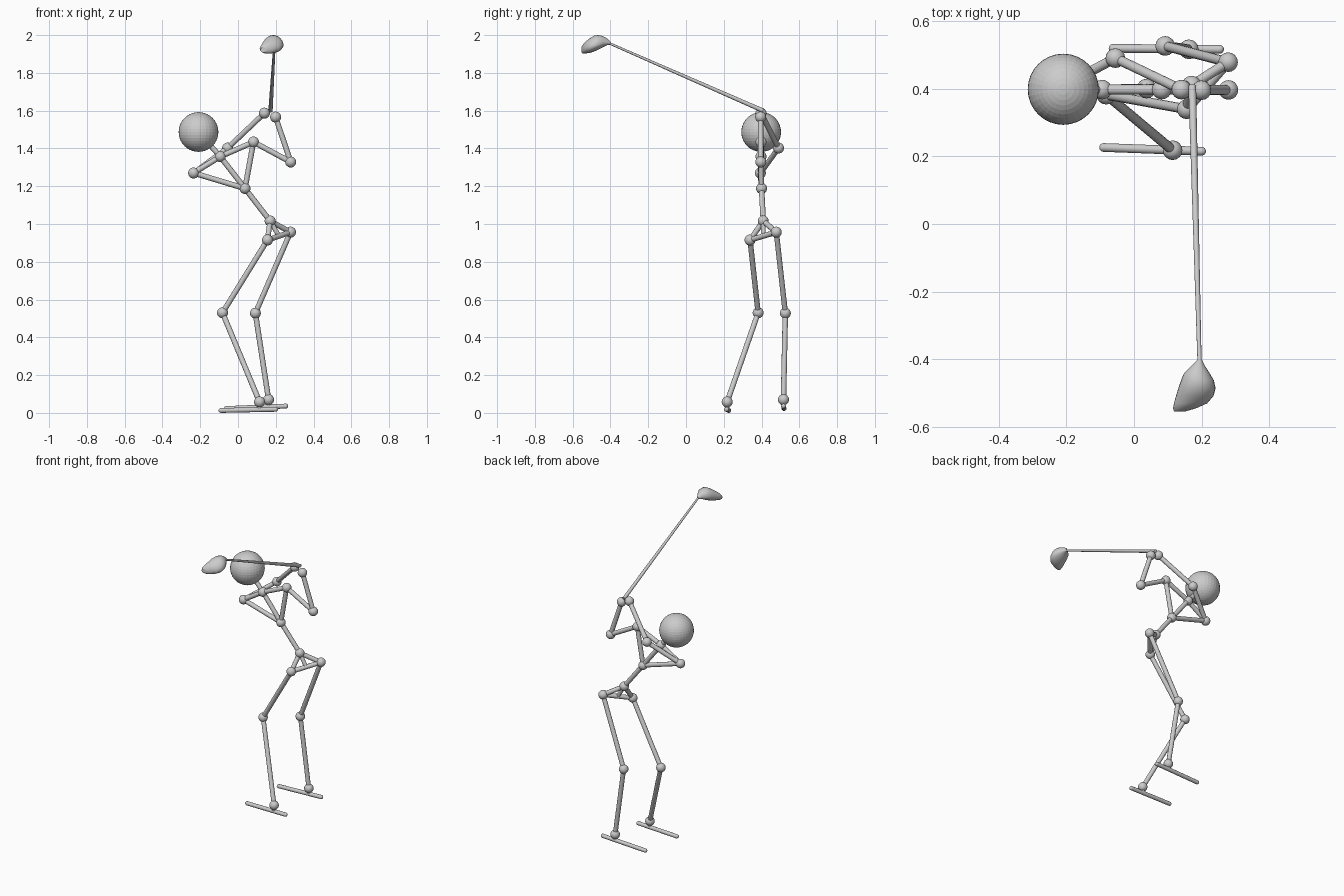
import bpy, bmesh, math
from mathutils import Vector

if "Cube" in bpy.data.objects:
    bpy.data.objects.remove(bpy.data.objects["Cube"])


def finish(name, bm, smooth=True):
    bmesh.ops.recalc_face_normals(bm, faces=bm.faces[:])
    for f in bm.faces:
        f.smooth = smooth and len(f.verts) <= 4
    mesh = bpy.data.meshes.new(name)
    bm.to_mesh(mesh)
    bm.free()
    obj = bpy.data.objects.new(name, mesh)
    bpy.context.collection.objects.link(obj)
    return obj


def ball(name, p, r, seg=16, rings=12, smooth=True):
    bm = bmesh.new()
    bmesh.ops.create_uvsphere(bm, u_segments=seg, v_segments=rings, radius=r)
    bmesh.ops.translate(bm, verts=bm.verts[:], vec=Vector(p))
    return finish(name, bm, smooth)


def rod(name, a, b, r1, r2=None, seg=12):
    a, b = Vector(a), Vector(b)
    d = b - a
    bm = bmesh.new()
    bmesh.ops.create_cone(bm, cap_ends=True, segments=seg, radius1=r1,
                          radius2=r1 if r2 is None else r2, depth=d.length)
    obj = finish(name, bm)
    obj.location = (a + b) / 2
    obj.rotation_mode = 'QUATERNION'
    obj.rotation_quaternion = d.to_track_quat('Z', 'Y')
    return obj


# Joints of the figure
J = {
    "neck": (-0.094, 0.397, 1.357),
    "chest": (0.037, 0.400, 1.188),
    "pelvis": (0.170, 0.409, 1.016),
    "right_shoulder": (-0.235, 0.394, 1.270),
    "left_shoulder": (0.082, 0.397, 1.434),
    "right_elbow": (-0.055, 0.490, 1.402),
    "left_elbow": (0.279, 0.396, 1.328),
    "right_wrist": (0.140, 0.397, 1.587),
    "left_wrist": (0.199, 0.395, 1.566),
    "right_hip": (0.156, 0.339, 0.915),
    "left_hip": (0.278, 0.478, 0.957),
    "right_knee": (-0.082, 0.382, 0.530),
    "left_knee": (0.092, 0.526, 0.528),
    "right_ankle": (0.114, 0.218, 0.058),
    "left_ankle": (0.162, 0.516, 0.070),
}
for name, p in J.items():
    ball(name + "_joint", p, 0.029)

# Head
head = (-0.209, 0.398, 1.487)
ball("head", head, 0.105, 32, 20, False)
rod("neck_bone", J["neck"], head, 0.014)

# Bones
bones = [("neck", "chest"), ("chest", "pelvis"), ("right_hip", "left_hip")]
for s in ("right_", "left_"):
    bones += [("neck", s + "shoulder"), ("chest", s + "shoulder"),
              (s + "shoulder", s + "elbow"), (s + "elbow", s + "wrist"),
              ("pelvis", s + "hip"), (s + "hip", s + "knee"), (s + "knee", s + "ankle")]
for a, b in bones:
    rod(a + "_to_" + b, J[a], J[b], 0.0145)
hip_mid = (Vector(J["right_hip"]) + Vector(J["left_hip"])) / 2
rod("tail_bone", J["pelvis"], hip_mid, 0.0125)

# Feet: long bars with rounded ends
feet = {"right_foot": ((-0.09, 0.226, 0.013), (0.20, 0.215, 0.019)),
        "left_foot": ((-0.062, 0.519, 0.023), (0.253, 0.516, 0.036))}
for name, (a, b) in feet.items():
    rod(name, a, b, 0.0128)
    ball(name + "_toe", a, 0.0128)
    ball(name + "_heel", b, 0.0128)
    ankle = Vector(J[name.replace("foot", "ankle")])
    rod(name + "_stem", ankle, (ankle.x, ankle.y, ankle.z - 0.04), 0.012)

# Club shaft, tapering from grip to head
rod("club_shaft", (0.172, 0.408, 1.600), (0.194, -0.425, 1.965), 0.0115, 0.006)

# Club head: sections along y as (y, x min, x max, z min, z max, z of both sides)
sections = [
    (-0.400, 0.188, 0.200, 1.950, 1.964, 1.957),
    (-0.418, 0.170, 0.209, 1.947, 1.982, 1.960),
    (-0.440, 0.148, 0.223, 1.936, 1.995, 1.958),
    (-0.462, 0.139, 0.236, 1.924, 2.000, 1.952),
    (-0.485, 0.131, 0.241, 1.914, 1.998, 1.946),
    (-0.508, 0.124, 0.235, 1.906, 1.984, 1.938),
    (-0.530, 0.118, 0.216, 1.903, 1.967, 1.932),
    (-0.545, 0.115, 0.182, 1.903, 1.952, 1.928),
    (-0.554, 0.119, 0.150, 1.908, 1.935, 1.922),
]
N = 24
bm = bmesh.new()
loops = []
for y, x0, x1, z0, z1, zm in sections:
    loop = []
    for i in range(N):
        t = 2 * math.pi * i / N
        c, s = math.cos(t), math.sin(t)
        z = zm + s * ((z1 - zm) if s > 0 else (zm - z0))
        loop.append(bm.verts.new(((x0 + x1) / 2 + c * (x1 - x0) / 2, y, z)))
    loops.append(loop)
for a, b in zip(loops, loops[1:]):
    for i in range(N):
        j = (i + 1) % N
        bm.faces.new((a[i], a[j], b[j], b[i]))
bm.faces.new(loops[0])
bm.faces.new(loops[-1])
finish("club_head", bm)
